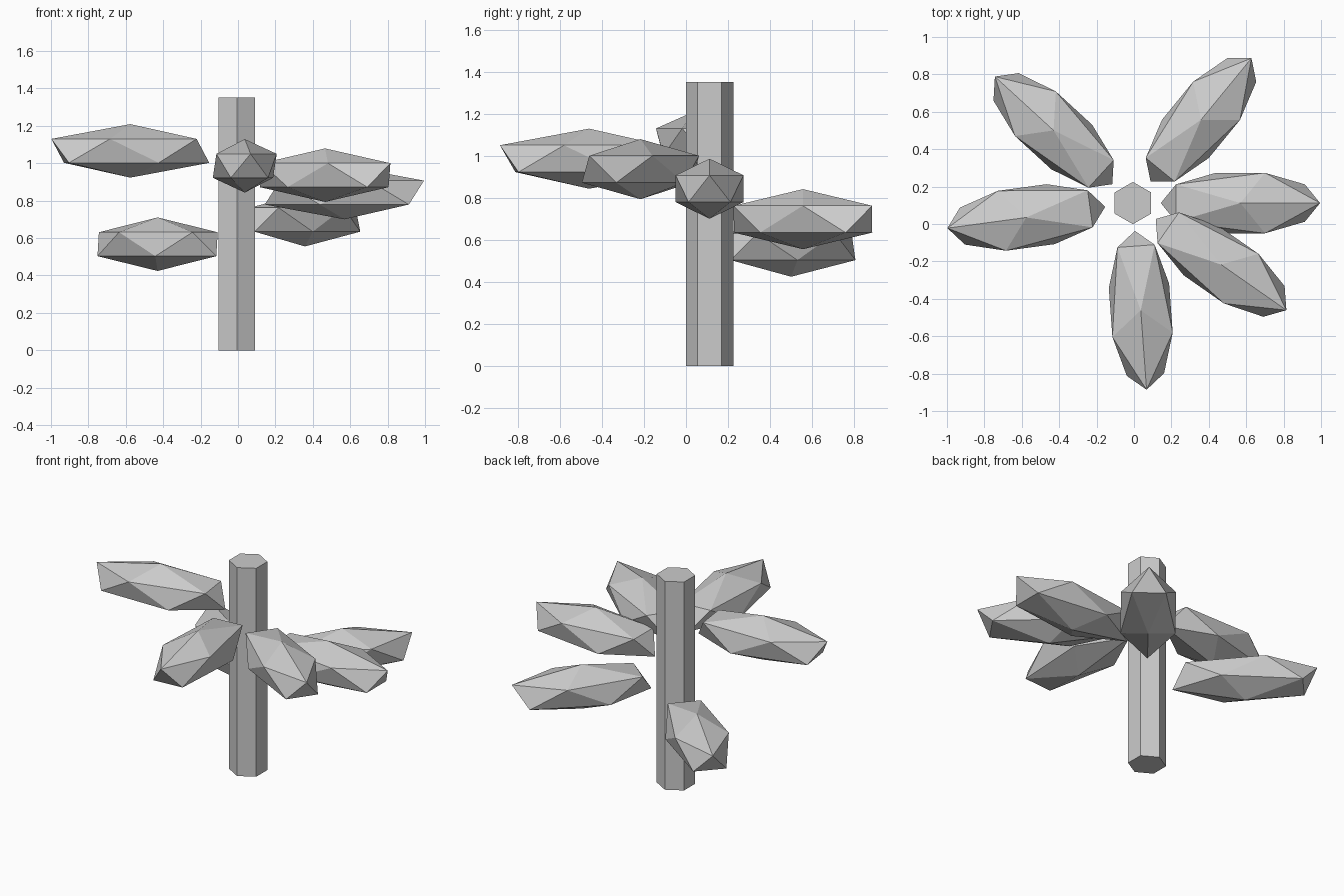
import bpy
from math import cos, sin, radians

if "Cube" in bpy.data.objects:
    bpy.data.objects.remove(bpy.data.objects["Cube"])

CX, CY = -0.006, 0.112   # stem axis
REACH = 0.575            # stem axis to leaf centre

# Hexagonal stem
bpy.ops.mesh.primitive_cylinder_add(vertices=6, radius=0.113, depth=1.35,
                                    location=(CX, CY, 0.675))
bpy.context.object.name = "stem"

# Leaves: stretched icosahedra spiralling up the stem (angle, height)
leaves = [(137.5, 0.567), (50.7, 0.698), (0.0, 0.843),
          (-34.9, 0.936), (-85.8, 0.986), (187.7, 1.066)]
for i, (deg, z) in enumerate(leaves, 1):
    a = radians(deg)
    bpy.ops.mesh.primitive_ico_sphere_add(
        subdivisions=1, radius=1,
        location=(CX + REACH * cos(a), CY + REACH * sin(a), z),
        rotation=(0, 0, a))
    leaf = bpy.context.object
    leaf.name = f"leaf_{i}"
    leaf.scale = (0.476, 0.19, 0.143)
